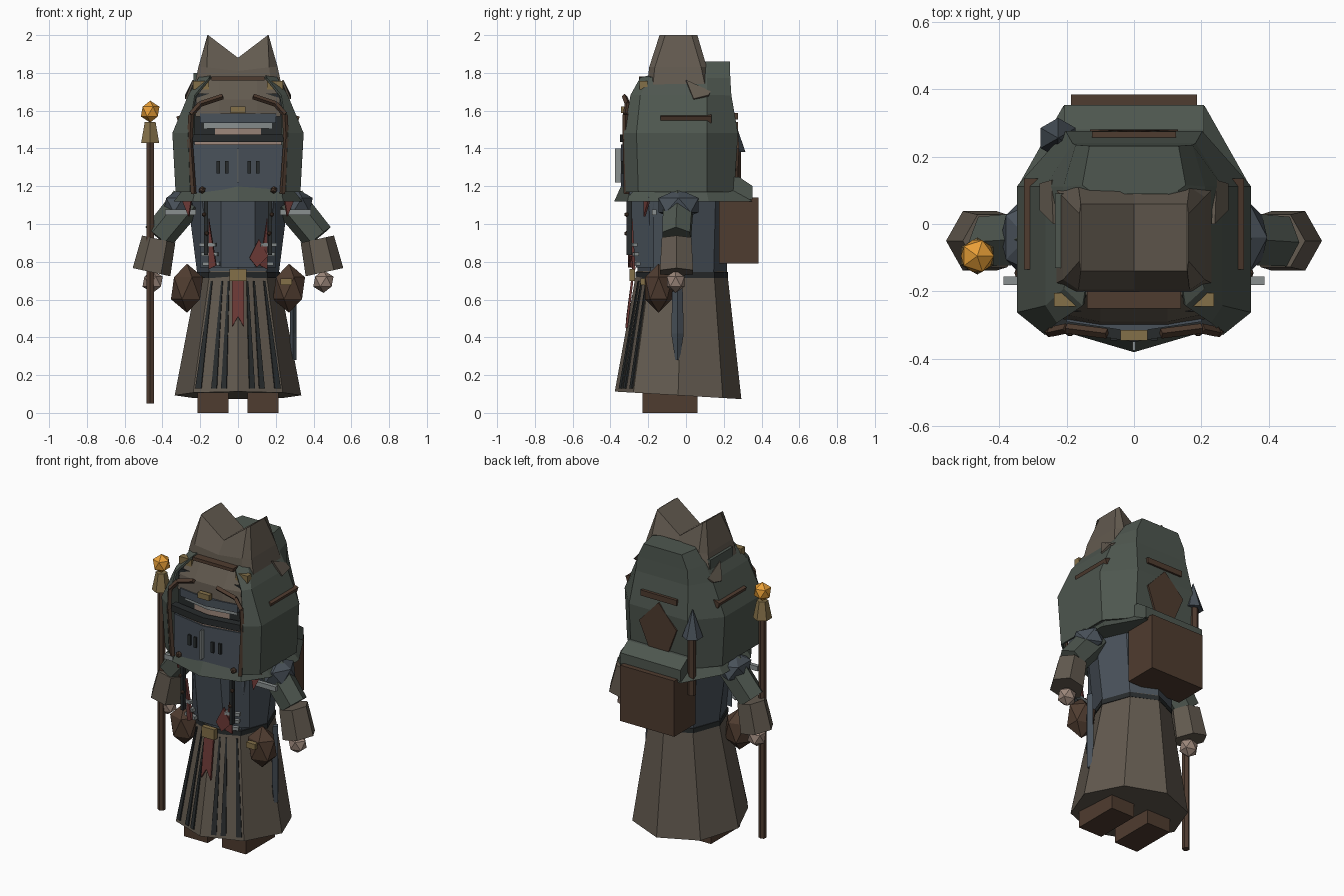
import bpy, bmesh, math
from mathutils import Vector

if "Cube" in bpy.data.objects:
    bpy.data.objects.remove(bpy.data.objects["Cube"])

# Palette (sRGB bytes converted to linear)
def mat(name, *rgb):
    m = bpy.data.materials.new(name)
    m.diffuse_color = [(c / 255) ** 2.2 for c in rgb] + [1]
    m.use_nodes = True
    m.node_tree.nodes["Principled BSDF"].inputs["Base Color"].default_value = m.diffuse_color
    return m

GREEN = mat("green_cloth", 79, 87, 80)
TAUPE = mat("taupe_cloth", 98, 90, 80)
SLATE = mat("slate_metal", 74, 82, 90)
BROWN = mat("brown_leather", 80, 62, 51)
DARK = mat("dark", 44, 47, 48)
GOLD = mat("brass", 130, 111, 74)
RED = mat("red_cloth", 108, 60, 57)
STEEL = mat("steel", 136, 142, 142)
SKIN = mat("skin", 155, 134, 122)
GLOW = mat("amber", 232, 158, 58)

def mesh(name, verts, faces, m, solid=0):
    me = bpy.data.meshes.new(name)
    me.from_pydata([tuple(v) for v in verts], [], faces)
    bm = bmesh.new()
    bm.from_mesh(me)
    bmesh.ops.recalc_face_normals(bm, faces=bm.faces)
    bm.to_mesh(me)
    bm.free()
    me.materials.append(m)
    ob = bpy.data.objects.new(name, me)
    bpy.context.collection.objects.link(ob)
    if solid:
        mod = ob.modifiers.new("thickness", 'SOLIDIFY')
        mod.thickness, mod.offset = solid, 0
    return ob

def loft(name, rings, m, closed=True, caps=(True, True), solid=0):
    n = len(rings[0])
    verts = [p for r in rings for p in r]
    faces = [(k*n + i, k*n + (i+1) % n, (k+1)*n + (i+1) % n, (k+1)*n + i)
             for k in range(len(rings) - 1) for i in range(n if closed else n - 1)]
    if caps[0]:
        faces.append(tuple(range(n)))
    if caps[1]:
        faces.append(tuple(range((len(rings)-1)*n, len(rings)*n)))
    return mesh(name, verts, faces, m, solid)

def box(name, c, s, m, rot=(0, 0, 0)):
    bpy.ops.mesh.primitive_cube_add(size=1, location=c, rotation=rot)
    ob = bpy.context.object
    ob.name, ob.scale = name, s
    ob.data.materials.append(m)

def ico(name, c, s, m):
    bpy.ops.mesh.primitive_ico_sphere_add(subdivisions=1, radius=1, location=c)
    ob = bpy.context.object
    ob.name, ob.scale = name, s
    ob.data.materials.append(m)

def rod(name, a, b, r1, r2, m, n=6):
    a, b = Vector(a), Vector(b)
    bpy.ops.mesh.primitive_cone_add(vertices=n, radius1=r1, radius2=r2, depth=(b-a).length, location=(a+b)/2)
    ob = bpy.context.object
    ob.name = name
    ob.rotation_euler = (b-a).to_track_quat('Z', 'Y').to_euler()
    ob.data.materials.append(m)

def path(name, pts, r, m):
    for a, b in zip(pts, pts[1:]):
        rod(name, a, b, r, r, m, 4)

def ellipse(rx, ry, cy, z, n=8, dz=0):
    # first vertex faces the front; dz lifts the front edge
    return [(rx*math.sin(t), cy - ry*math.cos(t), z + dz*math.cos(t))
            for t in (i*2*math.pi/n for i in range(n))]

def vband(name, w, ys, yc, z0, z1, t, m):
    # band bent to a ridge at the front centre
    ring = [(-w, ys), (0, yc), (w, ys), (w, ys+t), (0, yc+t), (-w, ys+t)]
    return loft(name, [[(x, y, z) for x, y in ring] for z in (z0, z1)], m)

def mirrored(half, z):
    right = [(x, y, z) for x, y in half]
    return right + [(-x, y, z) for x, y, z in reversed(right)]

# Boots, skirt and pleats
for s in (-1, 1):
    box("boot", (s*.133, -.085, .055), (.165, .29, .11), BROWN)
loft("skirt", [ellipse(.335, .335, -.042, .093, dz=.02), ellipse(.21, .24, -.022, .75)], TAUPE)
def skirt_pt(a, f):
    k = math.cos(math.pi/8) / math.cos(abs(a) % (math.pi/4) - math.pi/8) * 1.012
    rx, ry, cy = .21 + .125*f, .24 + .095*f, -.022 - .02*f
    return (k*rx*math.sin(a), cy - k*ry*math.cos(a), .75 - .64*f)
for s in (-1, 1):
    for a in (.24, .42, .7):
        mesh("skirt_pleat", [skirt_pt(s*(a-.02), .08), skirt_pt(s*(a+.02), .08),
                             skirt_pt(s*(a+.05), .97), skirt_pt(s*(a-.05), .97)],
             [(0, 1, 2, 3)], DARK, .008)

# Torso, chest plate and belt
loft("torso", [ellipse(.215, .235, -.02, .73), ellipse(.27, .25, -.02, 1.16)], SLATE)
loft("belt", [ellipse(.222, .245, -.022, z) for z in (.715, .745)], DARK)
loft("chest_plate", [[(-.2, -.17, z), (-.09, y, z), (.09, y, z), (.2, -.17, z)]
                     for y, z in ((-.265, .77), (-.31, 1.15))], SLATE)
box("buckle", (0, -.285, .73), (.09, .03, .065), GOLD)
mesh("belt_cloth", [(-.033, -.285, .7), (.033, -.285, .7), (.033, -.315, .45),
                    (0, -.31, .51), (-.033, -.315, .45)], [(0, 1, 2, 3, 4)], RED, .012)
for s in (-1, 1):
    for k in range(3):
        box("rib_strap", (s*(.14 + .01*k), -.265 - .008*k, .79 + .05*k), (.09, .025, .02), STEEL, (0, 0, s*.3))
    box("shoulder_clasp", (s*.305, -.168, 1.063), (.165, .025, .03), STEEL)
    box("chest_strap", (s*.17, -.3, .98), (.02, .03, .29), DARK)
    for x, z in ((.18, 1.05), (.165, .95)):
        ico("rivet", (s*x, -.315, z), (.013,)*3, BROWN)
    ico("collar_stud", (s*.19, -.315, 1.18), (.02,)*3, BROWN)
    mesh("shoulder_ribbon", [(s*.24, -.22, 1.16), (s*.3, -.19, 1.14), (s*.26, -.22, 1.04)], [(0, 1, 2)], RED, .012)
mesh("red_tag", [(.11, -.3, .92), (.16, -.29, .83), (.1, -.3, .77), (.06, -.3, .82)], [(0, 1, 2, 3)], RED, .015)
for s in (-1, 1):
    mesh("red_tatter", [(s*.155, -.29, 1.03), (s*.115, -.29, .78), (s*.155, -.275, .76)], [(0, 1, 2)], RED, .015)

# Pouches and dagger
for s in (-1, 1):
    ico("pouch", (s*.27, -.145, .66), (.095, .085, .13), BROWN)
box("pouch_latch", (.255, -.225, .695), (.06, .03, .035), GOLD)
loft("dagger", [[(.29, -.045 - w, z), (.31, -.045, z), (.29, -.045 + w, z), (.275, -.045, z)]
                for w, z in ((.012, .28), (.033, .42), (.025, .76))], SLATE)

# Shoulders, arms and hands
for s in (-1, 1):
    ico("shoulder_guard", (s*.315, -.04, 1.1), (.09, .125, .085), SLATE)
    rod("sleeve", (s*.27, -.04, 1.12), (s*.425, -.05, .93), .09, .085, GREEN)
    rod("cuff", (s*.42, -.05, .92), (s*.458, -.05, .745), .09, .102, TAUPE)
    ico("hand", (s*.452, -.055, .695), (.06, .055, .06), SKIN)

# Collar cape
loft("collar", [
    mirrored([(0.001, -.38), (.24, -.31), (.34, -.16), (.34, .12), (.21, .35)], 1.12),
    mirrored([(0.001, -.34), (.22, -.29), (.27, -.16), (.27, .1), (.18, .24)], 1.21)], GREEN)

# Hood shell, open at the front
loft("hood", [mirrored(h, z) for z, h in (
    (1.17, [(.25, -.315), (.325, -.25), (.325, .11), (.2, .25)]),
    (1.48, [(.26, -.325), (.342, -.26), (.342, .11), (.2, .27)]),
    (1.68, [(.225, -.29), (.258, -.24), (.258, .11), (.18, .235)]),
    (1.77, [(.15, -.24), (.205, -.19), (.205, .11), (.17, .23)]),
    (1.855, [(.1, .09), (.13, .1), (.15, .115), (.13, .228)]))],
    GREEN, closed=False, caps=(False, True), solid=.012)
box("hood_inside", (0, -.08, 1.43), (.46, .36, .52), DARK)
mesh("hood_patch", [(-.07, .268, 1.25), (.07, .268, 1.25), (.13, .275, 1.4), (0, .268, 1.54), (-.13, .275, 1.4)],
     [(0, 1, 2, 3, 4)], BROWN, .012)
box("back_stitch", (0, .257, 1.57), (.25, .035, .035), BROWN)
for s in (-1, 1):
    box("side_stitch", (s*.297, .0, 1.56), (.05, .27, .035), BROWN, (0, s*.35, 0))
    path("hood_trim", [(s*.235, -.315, 1.16), (s*.255, -.32, 1.45), (s*.248, -.32, 1.58),
                       (s*.2, -.31, 1.635), (s*.08, -.325, 1.675)], .015, BROWN)
    box("brass_clip", (s*.195, -.225, 1.735), (.085, .04, .045), GOLD)

# Face, visor and brow
vband("face_plate", .235, -.30, -.345, 1.15, 1.42, .06, SLATE)
box("nose_ridge", (0, -.36, 1.31), (.008, .03, .18), STEEL)
vband("visor_bar", .25, -.31, -.35, 1.435, 1.475, .05, DARK)
vband("cheek_band", .23, -.29, -.335, 1.42, 1.435, .05, SKIN)
vband("face", .17, -.25, -.285, 1.46, 1.51, .04, SKIN)
vband("upper_face_band", .18, -.265, -.3, 1.505, 1.535, .04, STEEL)
vband("brow_band", .2, -.29, -.32, 1.535, 1.585, .05, SLATE)
box("brow_clasp", (0, -.33, 1.605), (.08, .03, .035), GOLD)
for s in (-1, 1):
    for x in (.06, .105):
        box("visor_slit", (s*x, -.347 + x*.2, 1.3), (.018, .02, .065), DARK)

# Hat: front panel and split crown with two peaks
loft("hat_panel", [[(-w, ys, z), (-.1, yc, z), (.1, yc, z), (w, ys, z), (w, -.1, z), (-w, -.1, z)]
                   for w, ys, yc, z in ((.225, -.28, -.3, 1.57), (.22, -.265, -.29, 1.66), (.18, -.2, -.22, 1.77))], TAUPE)
def crown(w, x0, y0, y1, z, zc):
    return [(-w, y0+.03, z), (-x0, y0, z), (0, y0, zc), (x0, y0, z), (w, y0+.03, z),
            (w, y1-.03, z), (x0, y1, z), (0, y1, zc), (-x0, y1, z), (-w, y1-.03, z)]
base, mid = crown(.24, .18, -.21, .14, 1.69, 1.69), crown(.21, .165, -.195, .11, 1.83, 1.81)
top = crown(.162, .158, -.14, .06, 2.0, 1.88)
loft("hat_crown", [base, mid, top], TAUPE, caps=(True, False))
mesh("hat_fold", top, [(0, 1, 8, 9), (1, 2, 7, 8), (2, 3, 6, 7), (3, 4, 5, 6)], TAUPE)
box("hat_band", (0, -.225, 1.77), (.28, .05, .02), BROWN)
# Side flap hanging from the hat
for s in (-1, 1):
    mesh("hat_side_flap", [(s*.235, 0, 1.76), (s*.24, .13, 1.7), (s*.275, .12, 1.68), (s*.275, .04, 1.66)],
         [(0, 1, 2, 3)], TAUPE, .012)
box("hood_side_fin", (-.222, -.02, 1.77), (.025, .22, .06), GREEN)

# Backpack, bedroll and spear
box("backpack", (0, .28, .965), (.375, .21, .35), BROWN)
loft("bedroll", [[(x, .14, 1.13), (x, .353, 1.13), (x, .353, 1.2), (x, .28, 1.25), (x, .14, 1.25)]
                 for x in (-.208, .208)], GREEN)
rod("spear_shaft", (-.225, .265, 1.02), (-.225, .265, 1.4), .025, .025, BROWN)
rod("spear_tip", (-.225, .255, 1.38), (-.225, .255, 1.55), .06, .002, SLATE)

# Staff with amber orb
rod("staff", (-.465, -.095, .05), (-.465, -.095, 1.45), .022, .022, BROWN)
rod("staff_socket", (-.465, -.095, 1.43), (-.465, -.095, 1.54), .055, .033, GOLD)
ico("staff_orb", (-.465, -.095, 1.595), (.055, .055, .058), GLOW)
